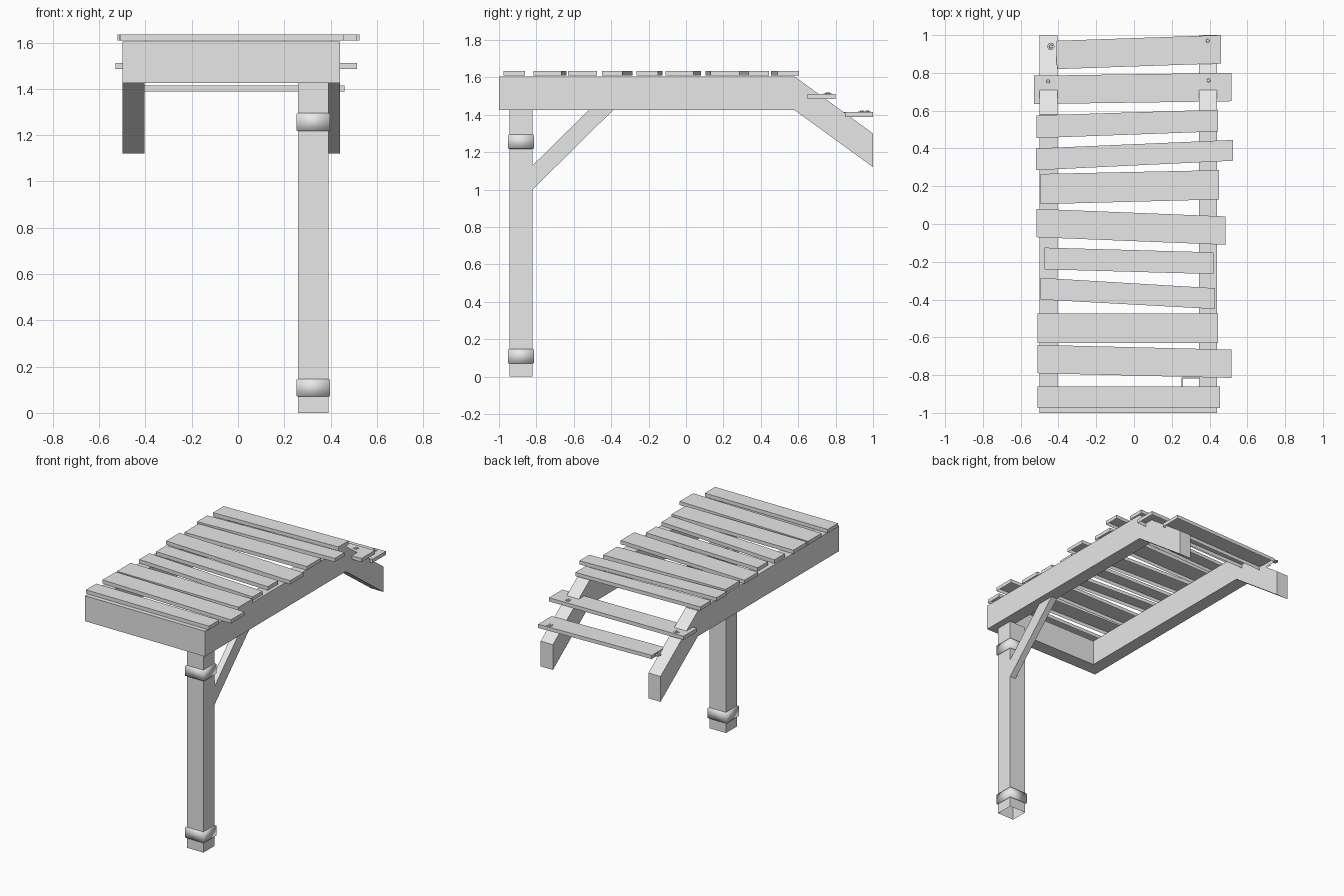
import bpy
import bmesh
import math

default_cube = bpy.data.objects.get("Cube")
if default_cube:
    bpy.data.objects.remove(default_cube, do_unlink=True)

# Single plain grey material
GREY = (0.8, 0.8, 0.8, 1.0)
grey = bpy.data.materials.new("plain_grey")
grey.use_nodes = True
grey.diffuse_color = GREY
shader = next(n for n in grey.node_tree.nodes if n.type == 'BSDF_PRINCIPLED')
shader.inputs["Base Color"].default_value = GREY


def loft(name, loops, cap_start=True, cap_end=True, smooth=False):
    """Skin a row of matching closed loops, with optional end caps."""
    bm = bmesh.new()
    rings = [[bm.verts.new(p) for p in loop] for loop in loops]
    for a, b in zip(rings, rings[1:]):
        for i in range(len(a)):
            j = (i + 1) % len(a)
            bm.faces.new((a[i], a[j], b[j], b[i]))
    if cap_start:
        bm.faces.new(list(reversed(rings[0])))
    if cap_end:
        bm.faces.new(rings[-1])
    bmesh.ops.recalc_face_normals(bm, faces=bm.faces[:])
    for face in bm.faces:
        face.smooth = smooth
    mesh = bpy.data.meshes.new(name)
    bm.to_mesh(mesh)
    bm.free()
    mesh.materials.append(grey)
    obj = bpy.data.objects.new(name, mesh)
    bpy.context.scene.collection.objects.link(obj)
    return obj


def rectangle(x0, x1, y0, y1, z, grow=0.0):
    """Horizontal rectangular loop, optionally enlarged."""
    x0, x1, y0, y1 = x0 - grow, x1 + grow, y0 - grow, y1 + grow
    return [(x0, y0, z), (x1, y0, z), (x1, y1, z), (x0, y1, z)]


def circle(x, y, z, radius, sides=8):
    steps = [math.tau * i / sides for i in range(sides)]
    return [(x + radius * math.cos(a), y + radius * math.sin(a), z) for a in steps]


# U-shaped frame: two rails bending down at the back, mitred to a front board
LEFT, RIGHT, BEAM = 0.44, -0.5, 0.095
BOTTOM, TOP, DROP = 1.425, 1.605, 0.305


def frame_section(outer_x, inner_x, outer_y, inner_y, drop):
    low, high = BOTTOM - drop, TOP - drop
    return [(outer_x, outer_y, low), (inner_x, inner_y, low),
            (inner_x, inner_y, high), (outer_x, outer_y, high)]


def rail_sections(outer_x, inner_x):
    return [frame_section(outer_x, inner_x, 1, 1, DROP),
            frame_section(outer_x, inner_x, 0.58, 0.58, 0),
            frame_section(outer_x, inner_x, -1, BEAM - 1, 0)]


loft("support_frame", rail_sections(LEFT, LEFT - BEAM)
     + rail_sections(RIGHT, RIGHT + BEAM)[::-1])

# Boards: right end x, its y span, left end x, its y span; undersides are open
THICK = 0.026


def board(name, z, right_x, right_lo, right_hi, left_x, left_lo, left_hi):
    loops = [[(right_x, right_lo, h), (left_x, left_lo, h),
              (left_x, left_hi, h), (right_x, right_hi, h)] for h in (z, z + THICK)]
    loft(name, loops, cap_start=False)


deck_boards = [
    (-.51, -.975, -.86, .455, -.975, -.86),
    (-.51, -.79, -.64, .515, -.815, -.665),
    (-.51, -.63, -.475, .445, -.63, -.475),
    (-.495, -.4, -.285, .43, -.45, -.34),
    (-.475, -.24, -.125, .42, -.265, -.15),
    (-.515, -.07, .08, .485, -.11, .04),
    (-.495, .105, .265, .45, .13, .285),
    (-.52, .285, .4, .525, .335, .445),
    (-.515, .455, .575, .445, .49, .605),
]
for number, spans in enumerate(deck_boards, 1):
    board(f"deck_board_{number}", TOP + 0.004, *spans)

# Two lower boards on the sloping rails
UPPER_STEP, LOWER_STEP = 1.485, 1.388
board("upper_step", UPPER_STEP, -.53, .635, .785, .515, .65, .8)
board("lower_step", LOWER_STEP, -.41, .82, .97, .46, .85, 1)

# Bolts on the lower boards: washer with a small head
bolts = [("upper_right", -.455, .755, UPPER_STEP), ("upper_left", .395, .76, UPPER_STEP),
         ("lower_right", -.44, .94, LOWER_STEP), ("lower_left", .39, .97, LOWER_STEP)]
for place, x, y, z in bolts:
    base = z + THICK - 0.002
    loft(f"{place}_bolt", [circle(x, y, base, 0.02), circle(x, y, base + 0.006, 0.02),
                           circle(x, y, base + 0.006, 0.01),
                           circle(x, y, base + 0.01, 0.008)])

# Post, open at both ends
post = (0.26, 0.39, -0.945, -0.82)
loft("post", [rectangle(*post, z) for z in (0, BOTTOM)], False, False)

# Softly shaded bands around the post
for name, z in (("lower_band", 0.07), ("upper_band", 1.218)):
    profile = [(z, 0.001), (z + 0.003, 0.008), (z + 0.073, 0.008), (z + 0.077, 0.001)]
    loft(name, [rectangle(*post, h, grow) for h, grow in profile],
         False, False, smooth=True)

# Diagonal brace between post and left rail
brace_profile = [(-0.82, 1.0), (-0.39, BOTTOM), (-0.52, BOTTOM), (-0.82, 1.13)]
loft("brace", [[(x, y, z) for y, z in brace_profile] for x in (0.345, 0.39)])
